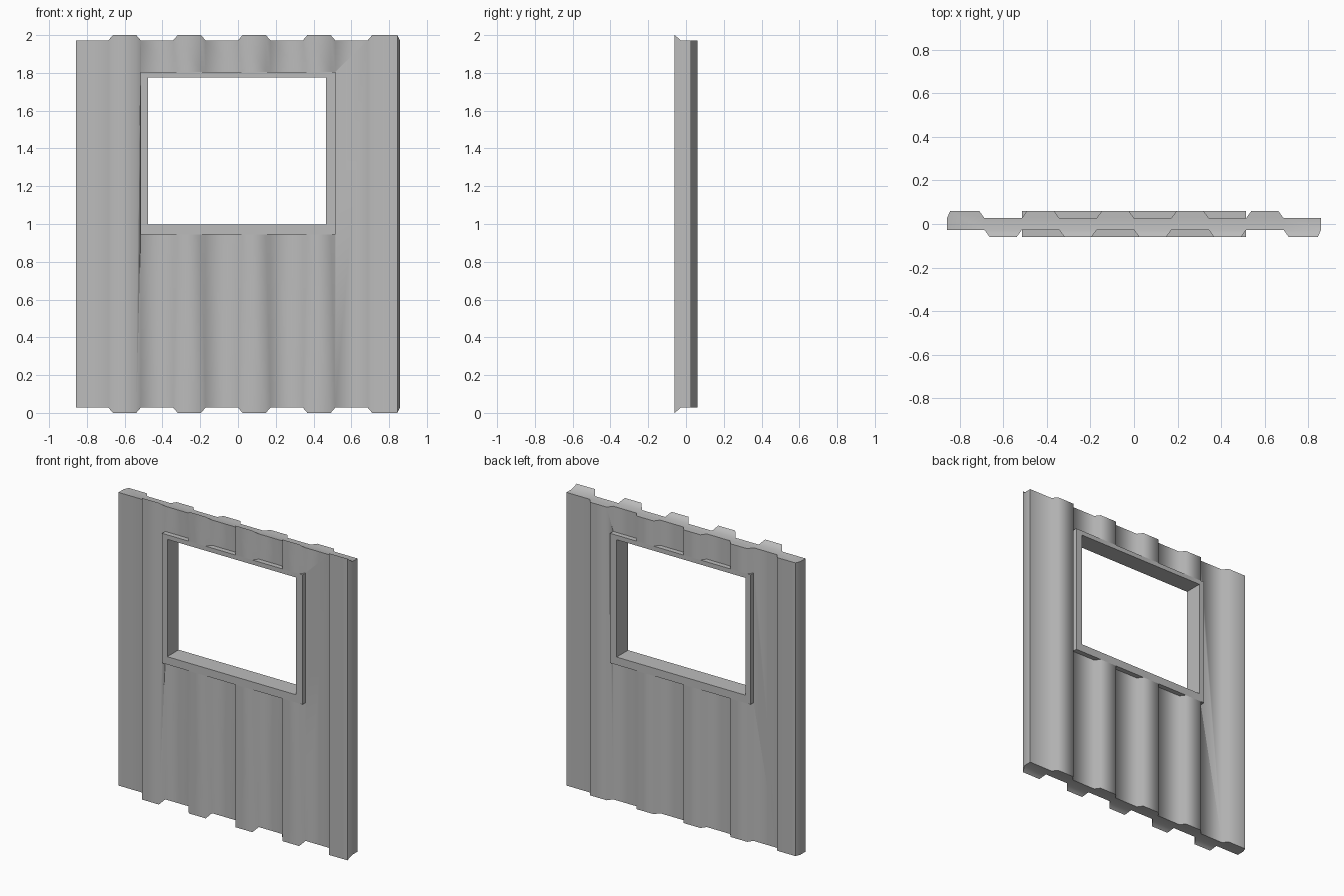
import bpy
import bmesh
import math

cube = bpy.data.objects.get("Cube")
if cube:
    bpy.data.objects.remove(cube, do_unlink=True)

HALF_W, HALF_D = 0.858, 0.06      # overall half width and half depth
INNER = 0.027                     # half depth of the web between ribs
PITCH = 2 * HALF_W / 10           # half of one corrugation
SLOPE = 0.024                     # run of each rib flank
LIP = 0.028                       # how far the rib ends overshoot the panel
OUTER = (-0.515, 0.515, 0.945, 1.805)
OPENING = (-0.477, 0.467, 0.997, 1.775)

grey = bpy.data.materials.new("panel grey")
grey.use_nodes = True
colour = (0.5, 0.5, 0.5, 1)
grey.diffuse_color = colour
bsdf = next(n for n in grey.node_tree.nodes if n.type == 'BSDF_PRINCIPLED')
bsdf.inputs["Base Color"].default_value = colour


def make_object(name, bm):
    bmesh.ops.recalc_face_normals(bm, faces=bm.faces)
    mesh = bpy.data.meshes.new(name)
    bm.to_mesh(mesh)
    bm.free()
    mesh.materials.append(grey)
    obj = bpy.data.objects.new(name, mesh)
    bpy.context.collection.objects.link(obj)
    return obj


def smooth(obj, degrees):
    bpy.ops.object.select_all(action='DESELECT')
    obj.select_set(True)
    bpy.context.view_layer.objects.active = obj
    bpy.ops.object.shade_smooth_by_angle(angle=math.radians(degrees))


def front_edge():
    """Front outline, left to right, with a rib on every second strip."""
    pts = [(-HALF_W, -INNER)]
    for i in range(1, 10, 2):
        a = -HALF_W + i * PITCH
        b = a + PITCH
        pts += [(a, -INNER), (a + SLOPE, -HALF_D), (b - SLOPE, -HALF_D), (b, -INNER)]
    return pts


# Corrugated panel: the back outline is the front one turned half round
front = front_edge()
front[-2] = (HALF_W - 0.014, -HALF_D)
outline = front + [(-x, -y) for x, y in front]
bm = bmesh.new()
rings = []
for top in (False, True):
    ring = []
    for x, y in outline:
        inset = 0 if y < -INNER - 0.001 else LIP
        ring.append(bm.verts.new((x, y, 2 - inset if top else inset)))
    rings.append(ring)
n = len(outline)
for i in range(n):
    j = (i + 1) % n
    bm.faces.new((rings[0][i], rings[0][j], rings[1][j], rings[1][i]))
# End caps: one flat sheet plus a sloped cap for each front rib
for ring in rings:
    bm.faces.new([v for v in ring if v.co.y > -INNER - 0.001])
    for i in range(1, len(front), 4):
        bm.faces.new(ring[i:i + 4])
panel = make_object("corrugated_panel", bm)

# Window cutter
x0, x1, z0, z1 = OUTER
bm = bmesh.new()
bmesh.ops.create_cube(bm, size=1)
for v in bm.verts:
    v.co = (x0 if v.co.x < 0 else x1, v.co.y, z0 if v.co.z < 0 else z1)
cutter = make_object("window_cutter", bm)
cutter.hide_render = True
cutter.hide_set(True)
cut = panel.modifiers.new("window hole", 'BOOLEAN')
cut.operation = 'DIFFERENCE'
cut.solver = 'EXACT'
cut.object = cutter
bpy.context.view_layer.objects.active = panel
bpy.ops.object.modifier_apply(modifier=cut.name)
bpy.data.objects.remove(cutter, do_unlink=True)
smooth(panel, 60)

# Window frame: square ring through the full depth
bm = bmesh.new()
loops = []
for (a, b, c, d), y in ((OUTER, -HALF_D), (OPENING, -HALF_D), (OPENING, HALF_D), (OUTER, HALF_D)):
    loops.append([bm.verts.new((x, y, z)) for x, z in ((a, c), (b, c), (b, d), (a, d))])
for k in range(4):
    p, q = loops[k], loops[(k + 1) % 4]
    for i in range(4):
        j = (i + 1) % 4
        bm.faces.new((p[i], p[j], q[j], q[i]))
smooth(make_object("window_frame", bm), 30)
